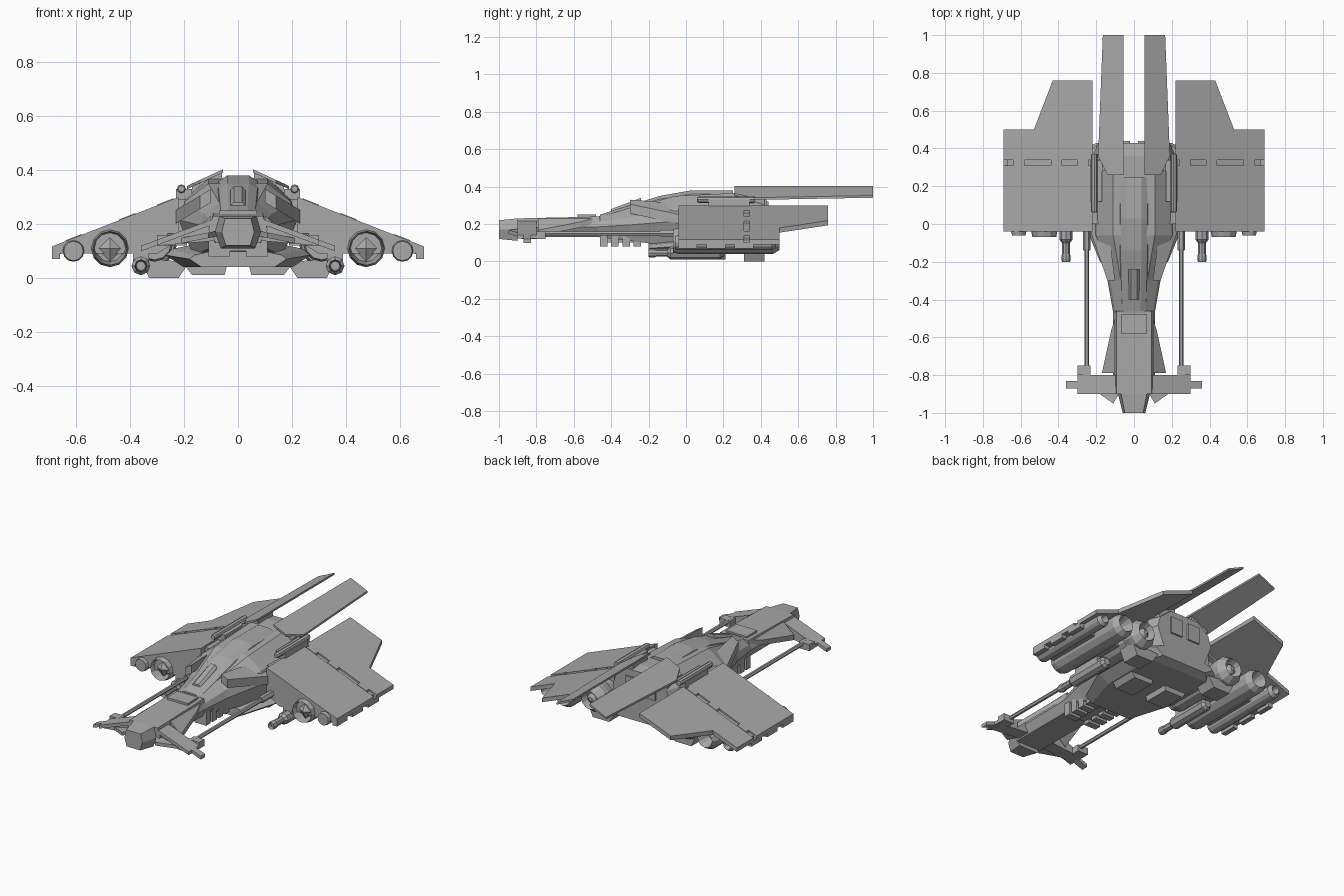
import bpy, bmesh, math

cube = bpy.data.objects.get("Cube")
if cube:
    bpy.data.objects.remove(cube)

shade = (.4, .4, .4, 1)
grey = bpy.data.materials.new("hull_grey")
grey.use_nodes = True
grey.diffuse_color = shade
grey.node_tree.nodes["Principled BSDF"].inputs["Base Color"].default_value = shade


def loft(name, rings, mirror=True):
    """Skin a row of equal-length rings and cap both ends."""
    bm = bmesh.new()
    rows = [[bm.verts.new(point) for point in ring] for ring in rings]
    for near, far in zip(rows, rows[1:]):
        for i in range(len(near)):
            bm.faces.new((near[i - 1], near[i], far[i], far[i - 1]))
    bm.faces.new(rows[0])
    bm.faces.new(rows[-1])
    bmesh.ops.recalc_face_normals(bm, faces=bm.faces)
    mesh = bpy.data.meshes.new(name)
    bm.to_mesh(mesh)
    bm.free()
    mesh.materials.append(grey)
    part = bpy.data.objects.new(name, mesh)
    bpy.context.collection.objects.link(part)
    if mirror:
        part.modifiers.new("Mirror", 'MIRROR')


def extrude(name, outline, front, back, mirror=True):
    """Front outline in x and z, drawn out lengthwise."""
    loft(name, [[(x, y, z) for x, z in outline] for y in (front, back)], mirror)


def box(name, left, right, front, back, low, high, mirror=True):
    outline = [(left, low), (right, low), (right, high), (left, high)]
    extrude(name, outline, front, back, mirror)


def centre_box(name, half_width, front, back, low, high):
    box(name, -half_width, half_width, front, back, low, high, mirror=False)


def plate(name, plan, height, thickness):
    """Plan outline laid on a sloping height rule."""
    loft(name, [[(x, y, height(x) - depth) for x, y in plan] for depth in (0, thickness)])


def plank(name, inner, outer, front, back, height, thickness):
    plan = [(inner, front), (outer, front), (outer, back), (inner, back)]
    plate(name, plan, height, thickness)


def slope(root, top, fall):
    return lambda x: top - fall * (x - root)


def tube(name, x, z, front, back, radius, sides=12, nose=.9, tail=.9, intake=False, nozzle=False):
    """Lengthwise cylinder with chamfered ends and optional recesses."""
    chamfer = radius / 2
    profile = [(front, nose), (front + chamfer, 1), (back - chamfer, 1), (back, tail)]
    if intake:
        profile.insert(0, (front + radius, nose * .8))
    if nozzle:
        profile.append((back - radius, tail / 2))
    angles = [math.tau * i / sides for i in range(sides)]
    loft(name, [[(x + radius * scale * math.cos(a), y, z + radius * scale * math.sin(a))
                 for a in angles] for y, scale in profile])


def hull(name, stations, crown=.5):
    """Faceted body; each station gives y, half width, bottom and top."""
    rings = []
    for y, width, low, high in stations:
        middle = (low + high) / 2
        shoulder = (middle + high) / 2
        half = [(.75 * width, low), (width, middle), (.9 * width, shoulder), (crown * width, high)]
        rings.append([(x, y, z) for x, z in half] + [(-x, y, z) for x, z in reversed(half)])
    loft(name, rings, mirror=False)


# Fuselage with shoulders, canopy spine and rear panels
hull("main_hull", [(-.47, .11, .13, .24), (-.3, .14, .11, .28), (-.06, .22, .08, .35),
                   (.36, .22, .08, .37), (.43, .19, .11, .36)])
hull("canopy_spine", [(-.46, .07, .2, .25), (-.14, .08, .28, .35),
                      (.03, .08, .3, .38), (.25, .08, .3, .38)])
hull("cockpit_seat", [(-.4, .03, .24, .28), (-.24, .03, .28, .34)])
shoulder = slope(root=.1, top=.33, fall=.6)
plate("shoulder_panel", [(.1, -.3), (.14, -.3), (.23, -.04), (.22, .09), (.15, .09)], shoulder, .05)
box("shoulder_block", left=.19, right=.23, front=0, back=.36, low=.12, high=.29)
box("rear_panel", left=.02, right=.1, front=.4, back=.44, low=.22, high=.32)

# Forward boom and nose
boom_front, boom_back = -.9, -.46
hull("boom", [(boom_front, .11, .13, .23), (boom_back, .11, .13, .24)], crown=.85)
hull("nose", [(-1, .06, .12, .22), (boom_front, .085, .11, .23)], crown=.8)
centre_box("boom_plate", half_width=.07, front=-.58, back=-.48, low=.2, high=.25)
centre_box("belly_keel", half_width=.08, front=boom_back, back=0, low=.1, high=.15)
plate("boom_fin", [(.1, -.79), (.17, -.79), (.12, -.56), (.1, -.5)],
      slope(root=.1, top=.23, fall=.9), .03)
for k in range(4):
    front = boom_back + k * .06
    box(f"belly_rib_{k + 1}", left=.03, right=.11, front=front, back=front + .04, low=.08, high=.16)

# Canards with tips, sweeps and the long rods behind them
canard = slope(root=.06, top=.23, fall=.37)
canard_back = -.8
plank("canard", .06, .3, boom_front, canard_back, canard, .02)
plank("canard_tip", .29, .36, -.87, -.83, canard, .02)
plate("canard_sweep", [(.08, boom_front), (.11, -.95), (.21, -.88), (.1, -.86)],
      slope(root=.1, top=.17, fall=.2), .02)
extrude("canard_brace", [(.06, .14), (.29, .12), (.29, .14), (.06, .21)], -.88, canard_back)
rod_x, rod_z = .25, .15
box("rod_clamp", left=.23, right=.3, front=canard_back, back=-.75, low=.12, high=.16)
tube("long_rod", rod_x, rod_z, canard_back, 0, radius=.012, sides=6)
tube("rod_sleeve", rod_x, rod_z, -.14, 0, radius=.02, sides=6)

# Wings: wedge core, trailing flap and hinges
wing_root, wing_tip = .22, .69
wing_front, wing_back, flap_front = -.04, .31, .34
wing_low = .09
wing = slope(wing_root, top=.3, fall=.39)
extrude("wing_core", [(wing_root, wing(wing_root)), (wing_tip, wing(wing_tip)), (wing_tip, wing_low),
                      (.3, wing_low), (wing_root, .14)], wing_front, wing_back)
plate("wing_flap", [(wing_root, flap_front), (wing_tip, flap_front), (wing_tip, .5), (.53, .5),
                    (.43, .76), (wing_root, .76)], wing, .025)
plank("wing_spar", wing_root, .67, wing_back, flap_front, lambda x: wing(x) - .01, .03)
for k, x in enumerate((.27, .41, .61)):
    plank(f"hinge_{k + 1}", x - .03, x + .03, wing_back, flap_front, lambda x: wing(x) + .003, .03)
for k in range(3):
    front = wing_front + k * .15
    box(f"wingtip_clip_{k + 1}", left=.66, right=wing_tip, front=front, back=front + .1, low=.07, high=.1)

# Engines under each wing
engine_x, engine_z = .475, .11
thruster_x, thruster_z = .31, .13
tube("intake_nacelle", engine_x, engine_z, -.07, .5, radius=.07, tail=.7, intake=True, nozzle=True)
tube("intake_spike", engine_x, engine_z, -.06, .02, radius=.05, sides=4, nose=.02)
tube("slim_pod", .61, .1, -.06, .48, radius=.04, tail=.6, nozzle=True)
tube("thruster", thruster_x, thruster_z, 0, .4, radius=.07)
tube("thruster_nozzle", thruster_x, thruster_z, .36, .48, radius=.085, tail=.65, nozzle=True)
tube("thruster_plug", thruster_x, thruster_z, .38, .47, radius=.03, tail=.4)

# Guns on the lower flanks
gun_x, gun_z = .36, .045
tube("gun_muzzle", gun_x, gun_z, -.2, -.16, radius=.024, sides=8, intake=True)
tube("gun_barrel", gun_x, gun_z, -.17, 0, radius=.02, sides=8)
tube("gun_body", gun_x, gun_z, -.1, .2, radius=.035, sides=8, nose=.6, tail=.6)
box("gun_pylon", left=.33, right=.39, front=wing_front, back=.15, low=.05, high=wing_low)

# Belly tray and skids
hull("belly_tray", [(-.2, .18, .04, .1), (.02, .27, .04, .13), (.38, .27, .04, .13), (.43, .2, .06, .13)])
extrude("belly_skid", [(.04, .05), (.05, .01), (.17, .01), (.2, .05)], .05, .21)
extrude("rear_skid", [(.18, .06), (.22, 0), (.33, 0), (.36, .07)], .31, .42)

# Dorsal blades and side cannons
blade = slope(root=.055, top=.403, fall=.46)
plate("dorsal_blade", [(.055, .26), (.14, .26), (.19, .36), (.165, 1), (.055, 1)], blade, .012)
plank("blade_mount", .06, .17, .28, .42, lambda x: blade(x) - .01, .04)
cannon_x, cannon_z = .21, .33
tube("side_cannon", cannon_x, cannon_z, .06, .37, radius=.017, sides=8, nose=.7)
box("cannon_bracket", left=.17, right=.23, front=.12, back=.34, low=.28, high=cannon_z)
